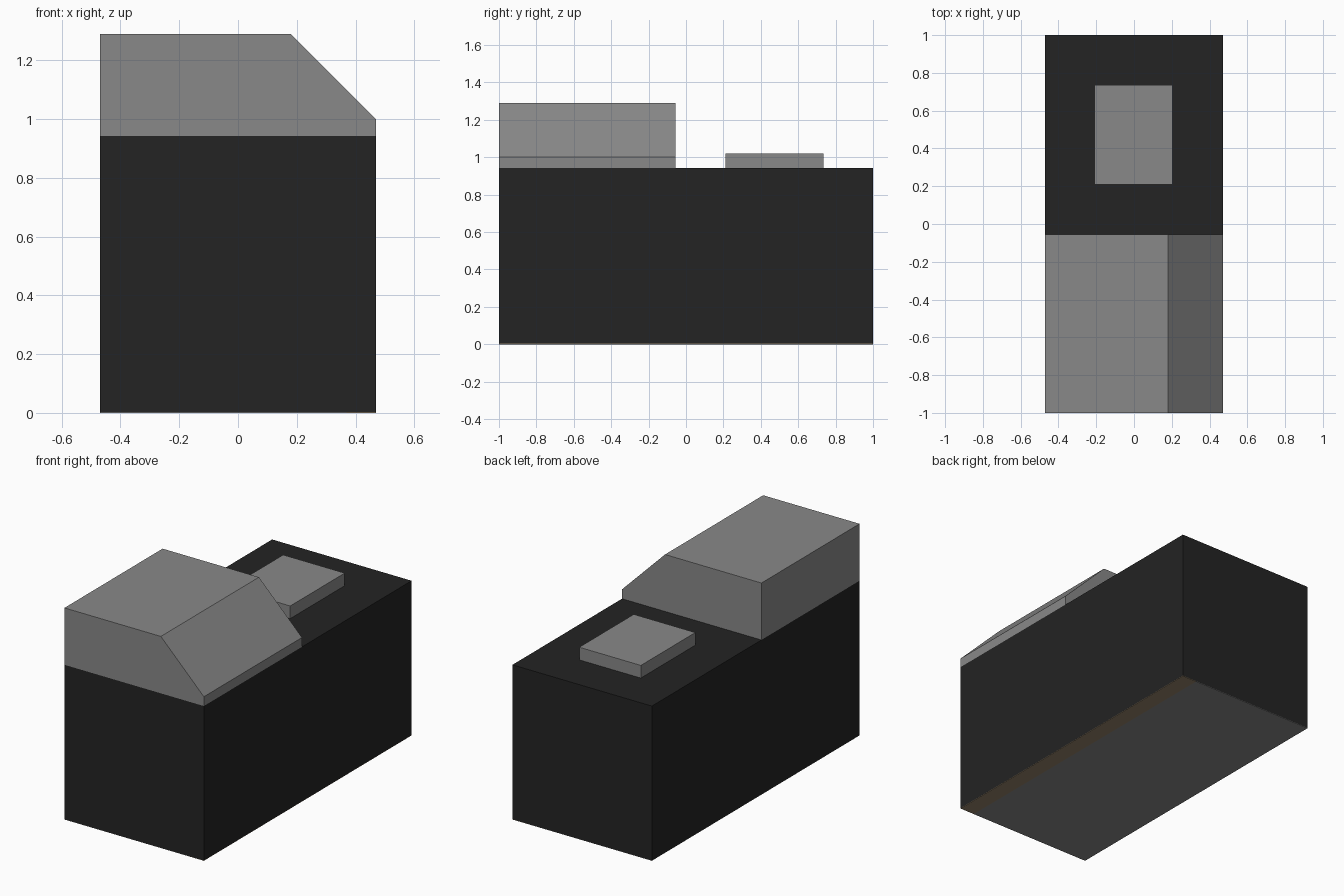
import bpy

if "Cube" in bpy.data.objects:
    bpy.data.objects.remove(bpy.data.objects["Cube"])


def material(name, rgb):
    m = bpy.data.materials.new(name)
    m.diffuse_color = (*rgb, 1.0)
    m.use_nodes = True
    m.node_tree.nodes["Principled BSDF"].inputs["Base Color"].default_value = m.diffuse_color
    return m


GREY = material("mid grey", (0.25, 0.25, 0.25))
DARK = material("near black", (0.017, 0.017, 0.017))
BROWN = material("dull brown", (0.30, 0.23, 0.145))


def prism(name, profile, y0, y1, mat):
    """Extrude an (x, z) profile, listed anticlockwise from the front, along y."""
    n = len(profile)
    verts = [(x, y, z) for y in (y0, y1) for x, z in profile]
    faces = [tuple(range(n)), tuple(reversed(range(n, 2 * n)))]
    faces += [(i, i + n, (i + 1) % n + n, (i + 1) % n) for i in range(n)]
    mesh = bpy.data.meshes.new(name)
    mesh.from_pydata(verts, [], faces)
    mesh.materials.append(mat)
    obj = bpy.data.objects.new(name, mesh)
    bpy.context.collection.objects.link(obj)
    return obj


def box(name, x0, x1, y0, y1, z0, z1, mat):
    return prism(name, [(x0, z0), (x1, z0), (x1, z1), (x0, z1)], y0, y1, mat)


W, TOP, SKIN = 0.47, 0.943, 0.003

# Dark main body
box("main_body", -W, W, -1, 1, SKIN, TOP, DARK)

# Thin underside: grey panel with a brown strip along the right edge
box("underside_panel", -W, 0.37, -1, 1, 0, SKIN, GREY)
box("underside_strip", 0.37, W, -1, 1, 0, SKIN, BROWN)

# Raised front housing with a sloped right shoulder
prism("raised_housing",
      [(-W, TOP), (W, TOP), (W, 1.0), (0.18, 1.29), (-W, 1.29)],
      -1, -0.055, GREY)

# Low pad on the rear deck
box("rear_pad", -0.21, 0.205, 0.21, 0.735, TOP, 1.02, GREY)
